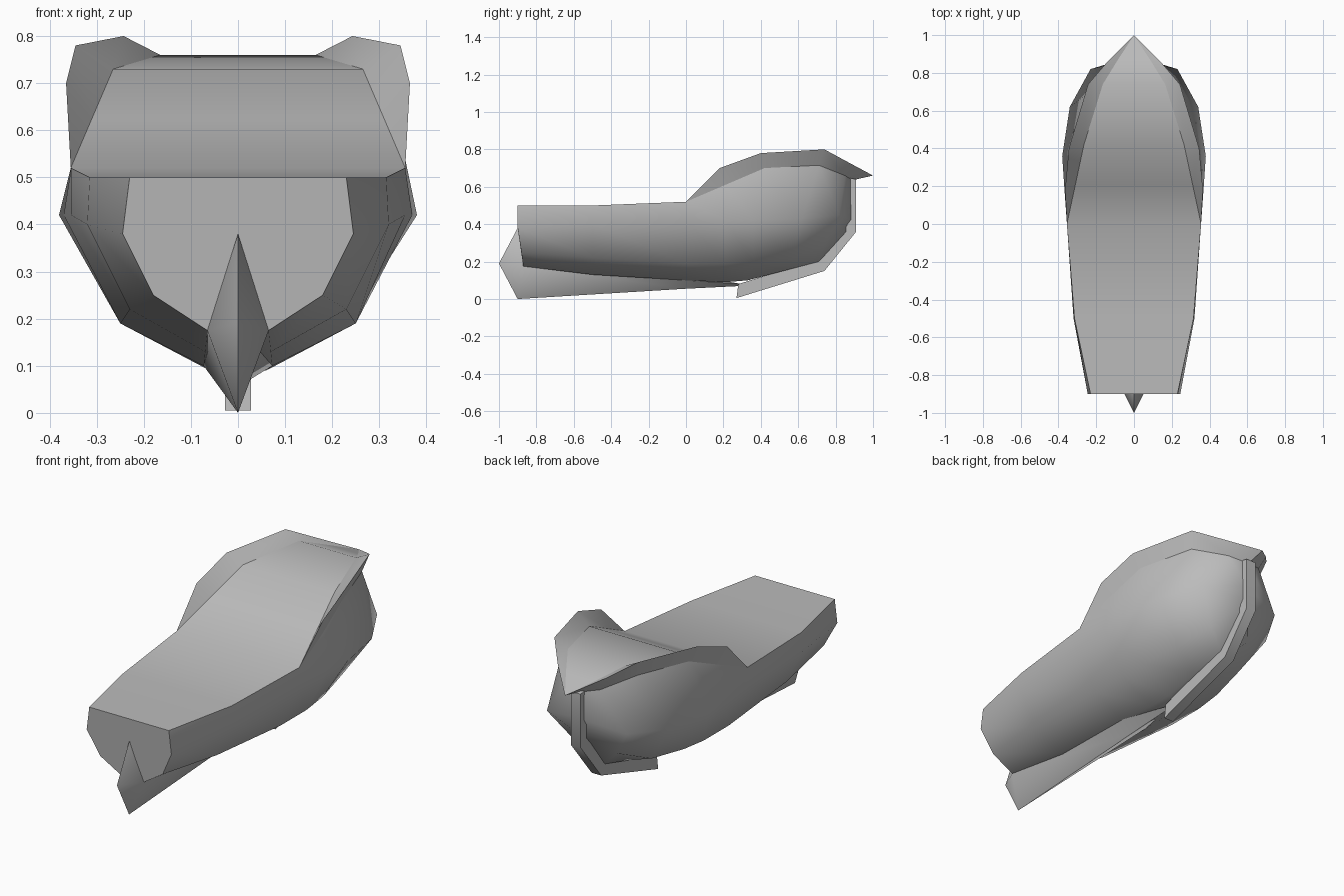
import bpy
import bmesh
import math

default_cube = bpy.data.objects.get("Cube")
if default_cube:
    bpy.data.objects.remove(default_cube, do_unlink=True)

# Single plain paint
grey = bpy.data.materials.new("hull_grey")
grey.use_nodes = True
paint = (0.5, 0.5, 0.5, 1)
grey.diffuse_color = paint
grey.node_tree.nodes["Principled BSDF"].inputs["Base Color"].default_value = paint


def mirrored(point):
    x, y, z = point
    return (-x, y, z)


def finish(name, mesh_data, angle):
    """Weld the seams, orient the faces and make the object."""
    bmesh.ops.remove_doubles(mesh_data, verts=mesh_data.verts, dist=0.0005)
    bmesh.ops.recalc_face_normals(mesh_data, faces=mesh_data.faces)
    mesh = bpy.data.meshes.new(name)
    mesh_data.to_mesh(mesh)
    mesh_data.free()
    mesh.materials.append(grey)
    part = bpy.data.objects.new(name, mesh)
    bpy.context.collection.objects.link(part)
    bpy.ops.object.select_all(action="DESELECT")
    part.select_set(True)
    bpy.context.view_layer.objects.active = part
    bpy.ops.object.shade_smooth_by_angle(angle=math.radians(angle))
    return part


def add_face(mesh_data, points):
    unique = list(dict.fromkeys(points))
    if len(unique) > 2:
        mesh_data.faces.new([mesh_data.verts.new(p) for p in unique])


def loft(name, lines, closed=False, start_cap=False, end_cap=False, angle=35):
    """Skin the left-hand lines running fore and aft, then repeat on the right."""
    mesh_data = bmesh.new()
    rows = lines + [[mirrored(p) for p in line] for line in reversed(lines)]
    pairs = list(zip(rows, rows[1:]))
    if closed:
        pairs.append((rows[-1], rows[0]))
    for upper, lower in pairs:
        for i in range(len(upper) - 1):
            add_face(mesh_data, (upper[i], upper[i + 1], lower[i + 1], lower[i]))
    if start_cap:
        add_face(mesh_data, [row[0] for row in rows])
    if end_cap:
        add_face(mesh_data, [row[-1] for row in rows])
    return finish(name, mesh_data, angle)


# Fore-and-aft lines of the hull, from the stern to the stem
sheer = [(.23, -.9, .5), (.315, -.5, .5), (.355, 0, .52), (.34, .21, .61),
         (.31, .42, .7), (.22, .71, .715), (.1, .85, .66), (0, .89, .635)]
side = [(.245, -.9, .38), (.32, -.5, .4), (.355, 0, .42), (.37, .21, .42),
        (.38, .36, .42), (.34, .62, .43), (.23, .82, .45), (0, .89, .5)]
chine = [(.18, -.88, .25), (.23, -.5, .22), (.25, 0, .19), (.25, .21, .19),
         (.24, .36, .2), (.2, .57, .22), (.12, .74, .29), (0, .89, .42)]
garboard = [(.065, -.87, .175), (.07, -.5, .13), (.073, 0, .1), (.06, .21, .09),
            (.05, .33, .1), (.04, .52, .15), (.03, .71, .2), (0, .89, .38)]
loft("hull", [sheer, side, chine, garboard], start_cap=True, angle=50)

# Deck sweeping up to the bow
deck_edge = [(.355, 0, .52), (.31, .21, .625), (.265, .42, .73),
             (.165, .74, .76), (.085, .87, .71), (0, 1, .66)]
loft("deck", [sheer[:2] + deck_edge])

# Flared bulwark: inner face from the deck, underside back to the hull
rail = [(.355, 0, .52), (.365, .18, .7), (.345, .4, .78),
        (.243, .74, .8), (.14, .86, .735), (0, 1, .66)]
bulwark = bmesh.new()
for inner, outer in ((deck_edge, rail), (rail, sheer[2:])):
    for i in range(len(rail) - 1):
        quad = (inner[i], inner[i + 1], outer[i + 1], outer[i])
        add_face(bulwark, quad)
        add_face(bulwark, [mirrored(p) for p in quad])
finish("bulwark", bulwark, 30)

# Keel with a pointed stern
keel_tip = (0, -1, .19)
keel_top = [keel_tip, (0, -.9, .38), (0, 0, .13), (0, .3, .08)]
keel_side = [keel_tip, (.065, -.87, .175), (.073, 0, .1), (0, .3, .08)]
keel_foot = [keel_tip, (0, -.9, 0), (0, 0, .055), (0, .3, .07)]
loft("keel", [keel_top, keel_side, keel_foot], closed=True, angle=60)

# Stem band wrapped around the bow
band_outer = [(.27, .005), (.74, .15), (.91, .36), (.91, .64)]
band_inner = [(.28, .08), (.7, .21), (.86, .39), (.86, .65)]
half_width = .028
loft("stem_band",
     [[(half_width, y, z) for y, z in path] for path in (band_inner, band_outer)],
     closed=True, start_cap=True, end_cap=True, angle=40)
